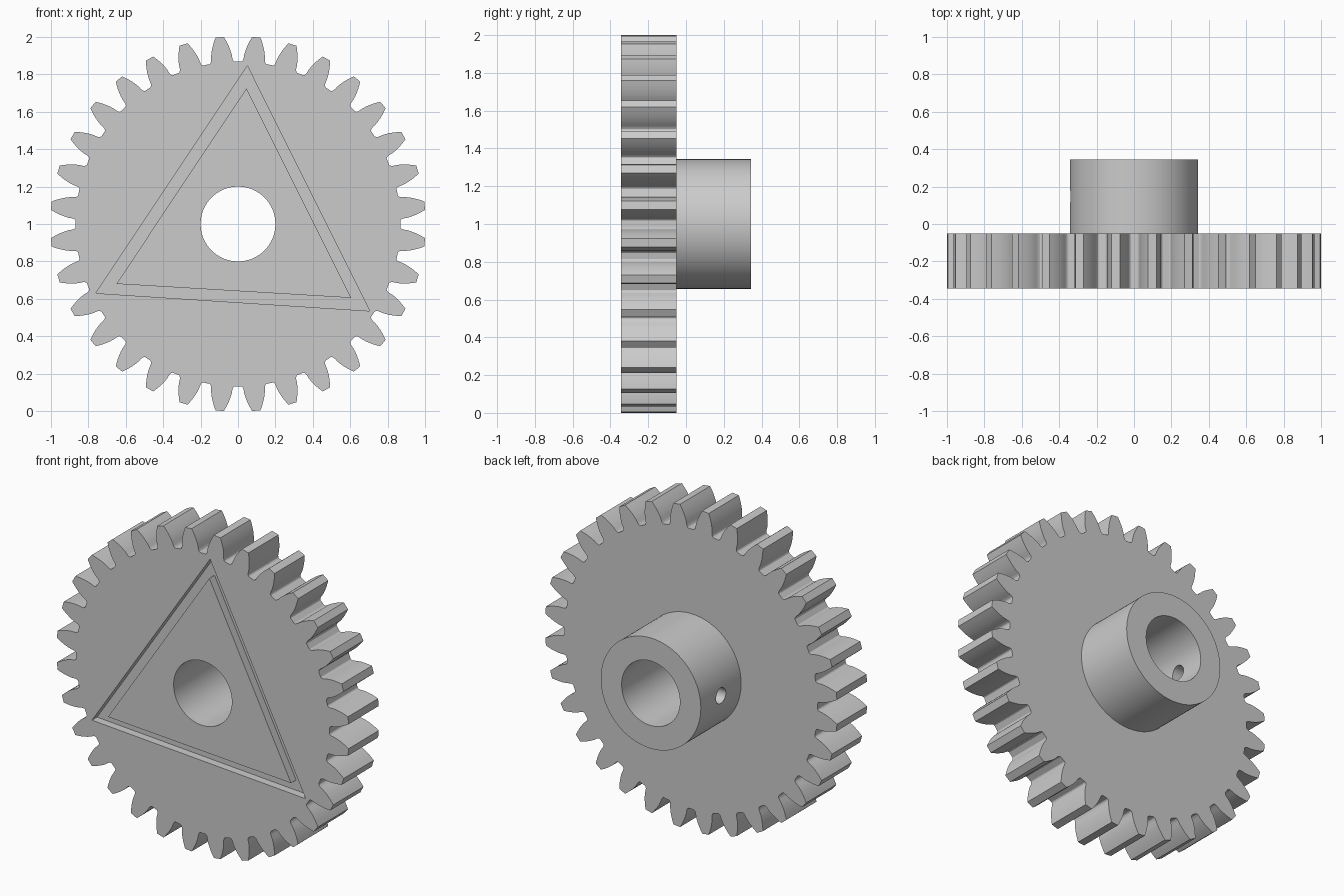
import bpy, bmesh, math
from mathutils import Matrix

if "Cube" in bpy.data.objects:
    bpy.data.objects.remove(bpy.data.objects["Cube"], do_unlink=True)

steel = bpy.data.materials.new("grey_steel")
steel.use_nodes = True
GREY = (0.6, 0.6, 0.6, 1)
steel.diffuse_color = GREY
steel.node_tree.nodes["Principled BSDF"].inputs["Base Color"].default_value = GREY

TEETH, TIP, PITCH, ROOT = 32, 1.003, 0.945, 0.868
BASE = PITCH * math.cos(math.radians(20))
FRONT, FACE_BACK, HUB_BACK = -0.345, -0.05, 0.345


def prism(name, outline, y0, y1):
    """Extrude an (x, z) outline along y; z is measured from the axle."""
    bm = bmesh.new()
    face = bm.faces.new([bm.verts.new((x, y0, z + 1)) for x, z in outline])
    moved = bmesh.ops.extrude_face_region(bm, geom=[face])["geom"]
    bmesh.ops.translate(bm, vec=(0, y1 - y0, 0),
                        verts=[v for v in moved if isinstance(v, bmesh.types.BMVert)])
    bmesh.ops.recalc_face_normals(bm, faces=bm.faces)
    return make(name, bm)


def make(name, bm):
    mesh = bpy.data.meshes.new(name)
    bm.to_mesh(mesh)
    bm.free()
    obj = bpy.data.objects.new(name, mesh)
    bpy.context.collection.objects.link(obj)
    mesh.materials.append(steel)
    return obj


def polar(r, a):
    return r * math.sin(a), r * math.cos(a)


def circle(r, n=96):
    return [polar(r, 2 * math.pi * i / n) for i in range(n)]


def involute(r):
    t = math.sqrt(max((r / BASE) ** 2 - 1, 0))
    return t - math.atan(t)


def tooth_half_angle(r):
    return math.pi / (2 * TEETH) + involute(PITCH) - involute(r)


def combine(target, tool, operation):
    mod = target.modifiers.new(tool.name, "BOOLEAN")
    mod.object, mod.operation, mod.solver = tool, operation, "EXACT"
    bpy.context.view_layer.objects.active = target
    bpy.ops.object.modifier_apply(modifier=mod.name)
    bpy.data.objects.remove(tool, do_unlink=True)


# Toothed outline: root fillet, involute flank, tip, then mirrored back down
step = 2 * math.pi / TEETH
flank = [(ROOT, step / 2 - 0.020), (ROOT + 0.004, step / 2 - 0.027),
         (ROOT + 0.012, step / 2 - 0.032)]
for i in range(7):
    r = BASE + (TIP - BASE) * i / 6
    flank.append((r, tooth_half_angle(r)))
outline = []
for k in range(TEETH):
    middle = (k + 0.5) * step
    outline += [polar(r, middle - a) for r, a in flank]
    outline += [polar(r, middle + a) for r, a in reversed(flank)]
gear = prism("gear_wheel", outline, FRONT, FACE_BACK)

# Hub on the back, overlapping into the wheel
combine(gear, prism("hub", circle(0.343), FACE_BACK - 0.1, HUB_BACK), "UNION")

# Axle bore
combine(gear, prism("bore_cutter", circle(0.2), -1, 1), "DIFFERENCE")

# Triangular groove in the front face
groove = prism("groove_cutter", [(0.05, 0.845), (0.705, -0.465), (-0.76, -0.37)],
               FRONT - 0.1, FRONT + 0.05)
core = prism("groove_core", [(0.045, 0.725), (0.605, -0.395), (-0.65, -0.32)],
             FRONT - 0.2, FRONT + 0.2)
combine(groove, core, "DIFFERENCE")
combine(gear, groove, "DIFFERENCE")

# Set screw hole through one wall of the hub
bm = bmesh.new()
bmesh.ops.create_cone(bm, cap_ends=True, segments=32, radius1=0.048, radius2=0.048, depth=0.4,
                      matrix=Matrix.Translation((-0.3, 0.147, 1)) @ Matrix.Rotation(math.pi / 2, 4, "Y"))
combine(gear, make("screw_hole_cutter", bm), "DIFFERENCE")

# Smooth curved surfaces, crisp edges
bpy.ops.object.select_all(action="DESELECT")
gear.select_set(True)
bpy.context.view_layer.objects.active = gear
bpy.ops.object.shade_smooth_by_angle(angle=math.radians(25))
